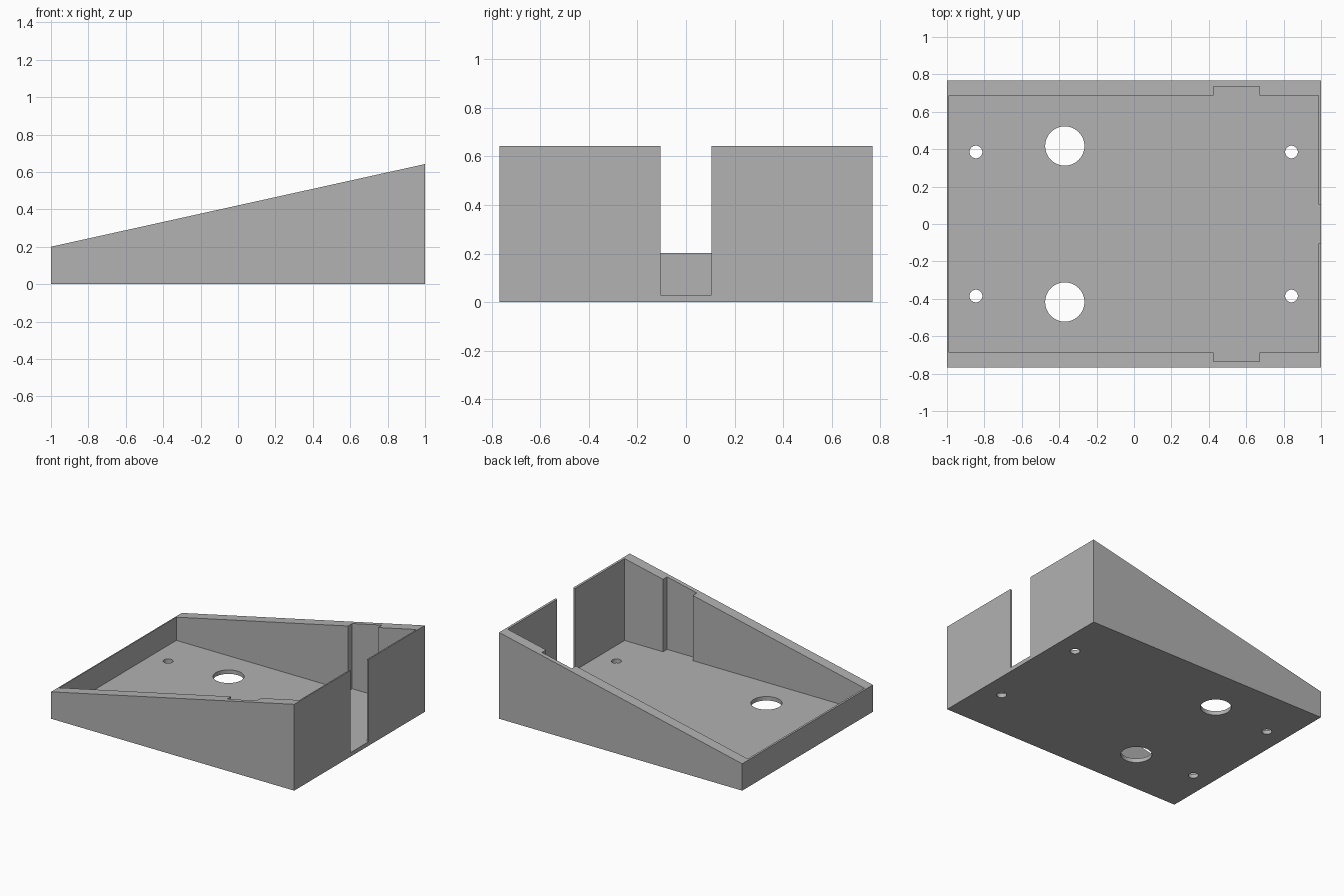
import bpy, bmesh
from math import cos, sin, tau

cube = bpy.data.objects.get("Cube")
if cube:
    bpy.data.objects.remove(cube, do_unlink=True)

HALF_Y = 0.768
FLOOR = 0.03

grey = bpy.data.materials.new("plain grey")
grey.use_nodes = True
grey.diffuse_color = (0.445, 0.445, 0.445, 1)
grey.node_tree.nodes["Principled BSDF"].inputs["Base Color"].default_value = grey.diffuse_color


def extrude(name, points, offset):
    """Closed prism from a polygon of 3D points swept along offset."""
    bm = bmesh.new()
    face = bm.faces.new([bm.verts.new(p) for p in points])
    swept = bmesh.ops.extrude_face_region(bm, geom=[face], use_keep_orig=True)
    verts = [v for v in swept["geom"] if isinstance(v, bmesh.types.BMVert)]
    bmesh.ops.translate(bm, verts=verts, vec=offset)
    bmesh.ops.recalc_face_normals(bm, faces=bm.faces)
    mesh = bpy.data.meshes.new(name)
    bm.to_mesh(mesh)
    bm.free()
    mesh.materials.append(grey)
    obj = bpy.data.objects.new(name, mesh)
    bpy.context.collection.objects.link(obj)
    return obj


def cut(target, cutter):
    """Subtract the cutter, then discard it."""
    cutter.hide_render = True
    mod = target.modifiers.new("cut", "BOOLEAN")
    mod.operation = "DIFFERENCE"
    mod.solver = "EXACT"
    mod.object = cutter
    bpy.context.view_layer.objects.active = target
    bpy.ops.object.modifier_apply(modifier=mod.name)
    bpy.data.objects.remove(cutter, do_unlink=True)


# Sloped outer shell
side = [(-1, 0), (1, 0), (1, 0.642), (-1, 0.2)]
tray = extrude("sloped_tray", [(x, -HALF_Y, z) for x, z in side], (0, 2 * HALF_Y, 0))

# Pocket with a shallow recess in each long wall and a slot through the tall wall
half = [(-0.988, 0.687), (0.425, 0.687), (0.425, 0.735), (0.67, 0.735),
        (0.67, 0.687), (0.986, 0.687), (0.986, 0.105), (1.1, 0.105)]
outline = half + [(x, -y) for x, y in reversed(half)]
cut(tray, extrude("pocket_cutter", [(x, y, FLOOR) for x, y in outline], (0, 0, 1)))

# Round holes through the floor: two large, four small
for x, y, r in [(-0.37, 0.417, 0.105), (-0.845, 0.385, 0.034), (0.842, 0.385, 0.034)]:
    for s in (-1, 1):
        ring = [(x + r * cos(tau * i / 48), s * y + r * sin(tau * i / 48), -0.1)
                for i in range(48)]
        cut(tray, extrude("hole_cutter", ring, (0, 0, 0.17)))

# Smooth hole walls, crisp edges everywhere else
bpy.ops.object.select_all(action="DESELECT")
tray.select_set(True)
bpy.context.view_layer.objects.active = tray
bpy.ops.object.shade_smooth_by_angle()
